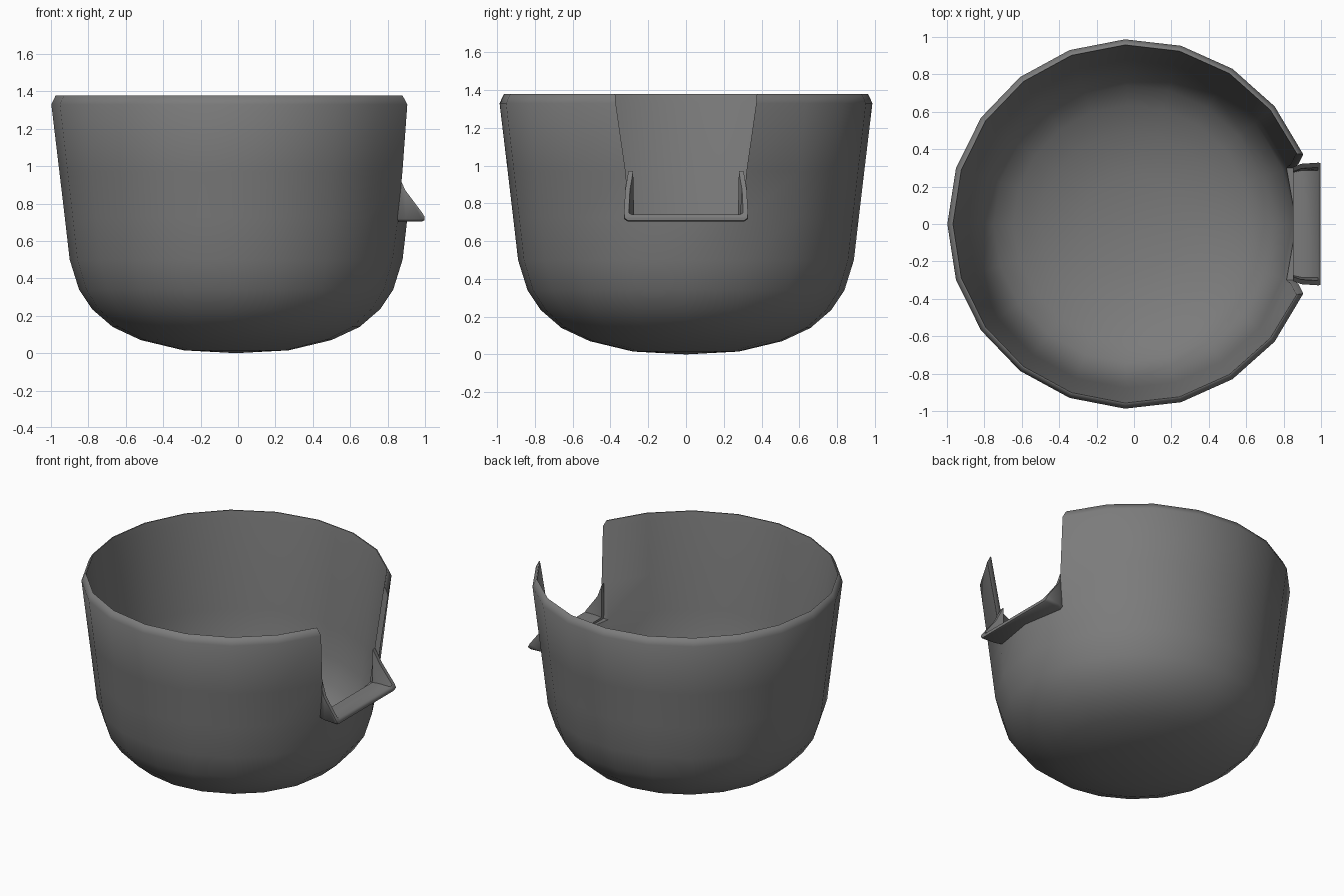
import bpy, bmesh, math

if "Cube" in bpy.data.objects:
    bpy.data.objects.remove(bpy.data.objects["Cube"])

CX = -0.01      # bowl axis
COLS = 19       # columns round the wall, notch edge to notch edge

dark = bpy.data.materials.new("dark_grey")
dark.diffuse_color = (0.2, 0.2, 0.2, 1)
dark.use_nodes = True
dark.node_tree.nodes["Principled BSDF"].inputs["Base Color"].default_value = dark.diffuse_color


def finish(name, bm, angle):
    bmesh.ops.recalc_face_normals(bm, faces=bm.faces)
    me = bpy.data.meshes.new(name)
    bm.to_mesh(me)
    bm.free()
    me.materials.append(dark)
    ob = bpy.data.objects.new(name, me)
    bpy.context.collection.objects.link(ob)
    bpy.ops.object.select_all(action='DESELECT')
    ob.select_set(True)
    bpy.context.view_layer.objects.active = ob
    bpy.ops.object.shade_smooth_by_angle(angle=math.radians(angle))
    return ob


# Bowl profile: radius, height, half width of the notch (None = closed ring)
low = [(0.28, 0.015), (0.51, 0.07), (0.66, 0.14), (0.77, 0.235),
       (0.84, 0.34), (0.89, 0.50)]
high = [(0.916, 0.725, 0.30), (0.945, 0.97, 0.32), (0.988, 1.33, 0.372)]
outer = [(r, z, None) for r, z in low] + high + [(0.965, 1.378, 0.375)]
inner = [(r - 0.038 * min(1, r), z + 0.04 * (1 - r), None) for r, z in low]
inner = [(r, z + (0.025 if i < 3 else 0), n) for i, (r, z, n) in enumerate(inner)]
inner += [(r - 0.038, z, n) for r, z, n in high] + [(0.958, 1.378, 0.375)]
rows = outer + inner[::-1]

bm = bmesh.new()
rings = []
for r, z, notch in rows:
    a0 = math.asin(notch / r) if notch else math.radians(20)
    step = math.radians(316 / 18)
    angs = [math.radians(22) + k * step for k in range(COLS)]
    angs[0], angs[-1] = a0, 2 * math.pi - a0
    if z < 0.8:
        angs.append(2 * math.pi)
    rings.append([bm.verts.new((CX + r * math.cos(a), r * math.sin(a), z))
                  for a in angs])

# wall strips, closed below the notch
for a, b in zip(rings, rings[1:]):
    closed = len(a) > COLS and len(b) > COLS
    n = COLS + 1 if closed else COLS - 1
    for k in range(n):
        j = (k + 1) % (COLS + 1)
        bm.faces.new((a[k], a[j], b[j], b[k]))

# floor fans
for ring, z in ((rings[0], 0.0), (rings[-1], 0.055)):
    c = bm.verts.new((CX, 0, z))
    for k in range(len(ring)):
        bm.faces.new((ring[k], ring[(k + 1) % len(ring)], c))

# notch side walls and ledge
N = len(rings)
i0 = len(low)
for i in range(i0, len(outer) - 1):
    o, p, q, s = rings[i], rings[i + 1], rings[N - 2 - i], rings[N - 1 - i]
    for k in (0, COLS - 1):
        bm.faces.new((o[k], p[k], q[k], s[k]))
o, s = rings[i0], rings[N - 1 - i0]
for k, j in ((COLS - 1, COLS), (COLS, 0)):
    bm.faces.new((o[k], o[j], s[j], s[k]))
finish("bowl", bm, 75)

# Pouring lip: U-shaped sections (x, cheek top, underside, half width) swept outward
bm = bmesh.new()
secs = []
for x, top, base, w in ((0.85, 0.97, 0.705, 0.305), (0.895, 0.87, 0.705, 0.322),
                        (0.985, 0.75, 0.705, 0.328), (0.997, 0.73, 0.71, 0.326)):
    half = [(w - 0.018, base), (w, base + 0.012), (w, top),
            (w - 0.025, top), (min(w - 0.03, 0.285), min(0.74, top))]
    # closed loop: +y side outer to inner, then -y side inner to outer
    loop = half + [(-y, z) for y, z in half[::-1]]
    secs.append([bm.verts.new((x, y, z)) for y, z in loop])
for a, b in zip(secs, secs[1:]):
    for k in range(len(a)):
        j = (k + 1) % len(a)
        bm.faces.new((a[k], a[j], b[j], b[k]))
bm.faces.new(secs[0])
bm.faces.new(secs[-1])
finish("pouring_lip", bm, 60)
